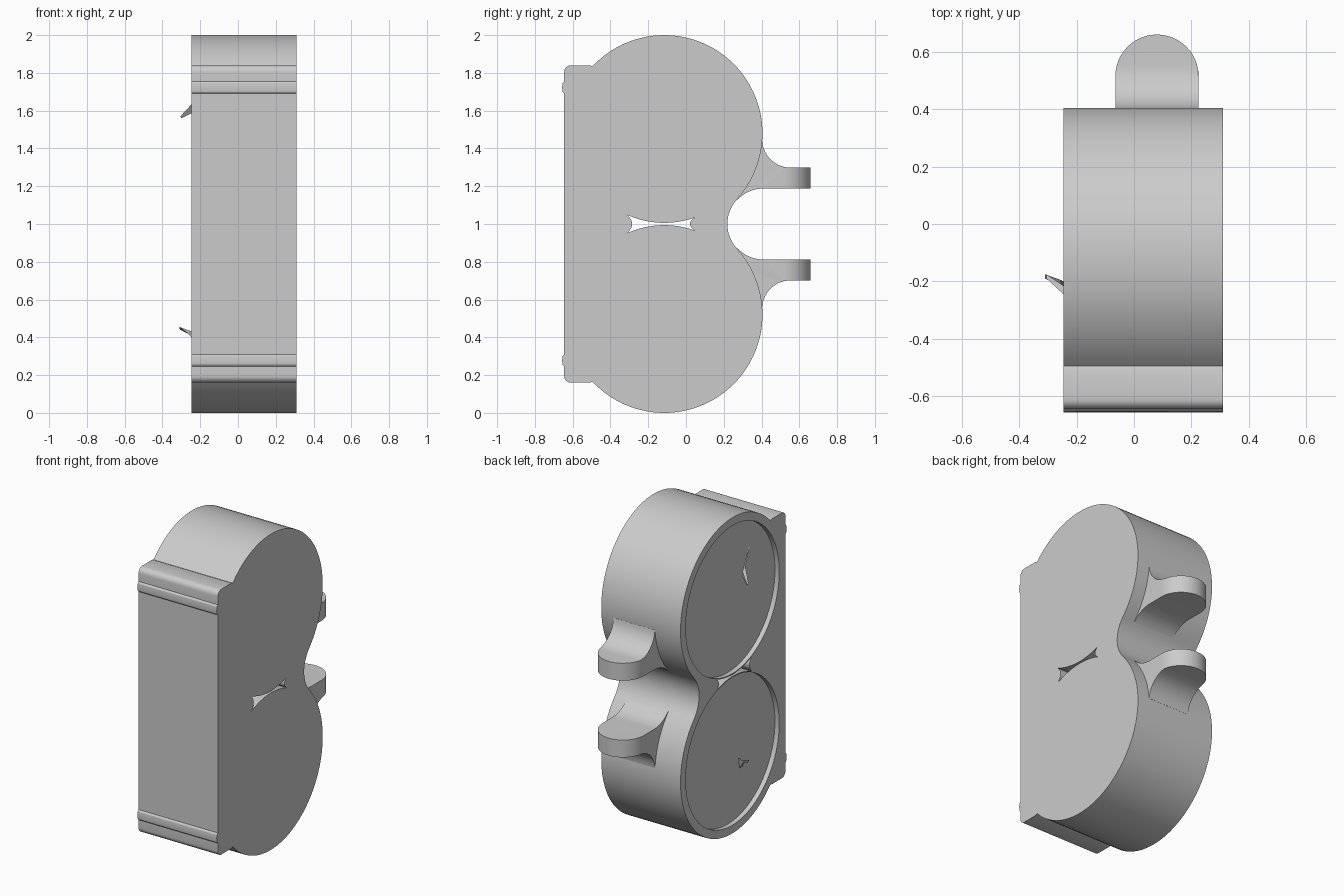
import bpy, bmesh, math
from math import cos, sin, radians, sqrt

if "Cube" in bpy.data.objects:
    bpy.data.objects.remove(bpy.data.objects["Cube"])

grey = bpy.data.materials.new("grey_plastic")
grey.diffuse_color = (0.6, 0.6, 0.6, 1)
grey.use_nodes = True
grey.node_tree.nodes["Principled BSDF"].inputs["Base Color"].default_value = grey.diffuse_color

CY, CZ, R = -0.115, 1.48, 0.52      # centre and radius of the upper lobe
X0, X1 = -0.245, 0.31               # body depth


def arc(cy, cz, r, a0, a1, n):
    """Points on an arc in the side plane, angles in degrees."""
    return [(cy + r * cos(radians(a0 + (a1 - a0) * i / n)),
             cz + r * sin(radians(a0 + (a1 - a0) * i / n))) for i in range(n + 1)]


def flip(pts):
    """Mirror a profile about z = 1 and reverse it."""
    return [(y, 2 - z) for y, z in reversed(pts)]


def loft(name, sections, smooth=True):
    """Join equal-length rings of 3D points and cap both ends."""
    bm = bmesh.new()
    rings = [[bm.verts.new(p) for p in s] for s in sections]
    n = len(rings[0])
    for a, b in zip(rings, rings[1:]):
        for i in range(n):
            j = (i + 1) % n
            bm.faces.new((a[i], a[j], b[j], b[i]))
    bm.faces.new(rings[0])
    bm.faces.new(rings[-1])
    bmesh.ops.recalc_face_normals(bm, faces=bm.faces)
    me = bpy.data.meshes.new(name)
    bm.to_mesh(me)
    bm.free()
    me.materials.append(grey)
    ob = bpy.data.objects.new(name, me)
    bpy.context.collection.objects.link(ob)
    if smooth:
        shade(ob)
    return ob


def shade(ob):
    bpy.ops.object.select_all(action='DESELECT')
    ob.select_set(True)
    bpy.context.view_layer.objects.active = ob
    bpy.ops.object.shade_smooth_by_angle(angle=radians(30))


def prism(name, pts, x0, x1, smooth=True):
    return loft(name, [[(x, y, z) for y, z in pts] for x in (x0, x1)], smooth)


# Housing: flat front plate with two ridges, two round lobes, waist at the back
ridge = [(-0.645, 1.69), (-0.653, 1.70), (-0.656, 1.72), (-0.653, 1.745), (-0.645, 1.755)]
corner = arc(-0.61, 1.805, 0.035, 180, 90, 6) + [(-0.51, 1.84)]
lobe = arc(CY, CZ, R, 137, -42.4, 40)
waist = arc(0.41, 1.0, 0.191, 137.6, 180, 12)[1:]
upper = ridge + corner + lobe + waist
housing = prism("housing", upper + flip(upper)[1:], X0, X1, False)

# Cutters: the recesses on the left side and the slot between the drums
cutters = [prism("recess_cutter", arc(CY, cz, 0.468, 0, 360 - 5, 71), -0.4, -0.215, False)
           for cz in (CZ, 2 - CZ)]
slot_r = 0.474
a_left = math.degrees(math.acos(-0.195 / slot_r))
a_right = math.degrees(math.acos(0.16 / slot_r))
top = arc(CY, CZ, slot_r, -a_left, -a_right, 16)
(ly, lz), (ry, rz) = top[0], top[-1]
t_vals = [i / 6 for i in range(1, 6)]
right = [(ry - 0.1 * t * (1 - t), rz + (2 - 2 * rz) * t) for t in t_vals]
left = [(ly + 0.1 * t * (1 - t), 2 - lz + (2 * lz - 2) * t) for t in t_vals]
cutters.append(prism("slot_cutter", top + right + flip(top) + left, -0.5, 0.5, False))
for c in cutters:
    m = housing.modifiers.new("cut", 'BOOLEAN')
    m.operation, m.solver, m.object = 'DIFFERENCE', 'EXACT', c
bpy.ops.object.select_all(action='DESELECT')
housing.select_set(True)
bpy.context.view_layer.objects.active = housing
for m in list(housing.modifiers):
    bpy.ops.object.modifier_apply(modifier=m.name)
for c in cutters:
    bpy.data.objects.remove(c)
shade(housing)

# Rear lugs: rounded in plan, filleted into the lobes
side = (arc(0.555, 1.45, 0.152, 185, 270, 12) + [(0.66, 1.298), (0.66, 1.188)]
        + arc(0.41, 1.0, 0.188, 90, 137, 10) + [(0.2, 1.2), (0.25, 1.45)])
LX, LR = 0.08, 0.145
for name, pts in (("upper_lug", side), ("lower_lug", flip(side))):
    rings = []
    for i in range(25):
        a = math.pi * i / 24
        end = 0.515 + LR * sin(a)
        rings.append([(LX - LR * cos(a), min(y, end), z) for y, z in pts])
    loft(name, rings)

# Small splinter-like pointers rising from the two recessed discs
loft("upper_pointer", [
    [(-0.213, -0.335, 1.735), (-0.213, -0.325, 1.735), (-0.210, -0.325, 1.725)],
    [(-0.245, -0.245, 1.635), (-0.245, -0.215, 1.62), (-0.238, -0.22, 1.59)],
    [(-0.305, -0.19, 1.57), (-0.305, -0.175, 1.57), (-0.300, -0.18, 1.56)]], False)
loft("lower_pointer", [
    [(-0.213, -0.26, 0.36), (-0.213, -0.22, 0.43), (-0.213, -0.23, 0.36)],
    [(-0.255, -0.215, 0.41), (-0.255, -0.195, 0.435), (-0.255, -0.205, 0.415)],
    [(-0.31, -0.19, 0.455), (-0.31, -0.175, 0.455), (-0.308, -0.18, 0.44)]], False)
